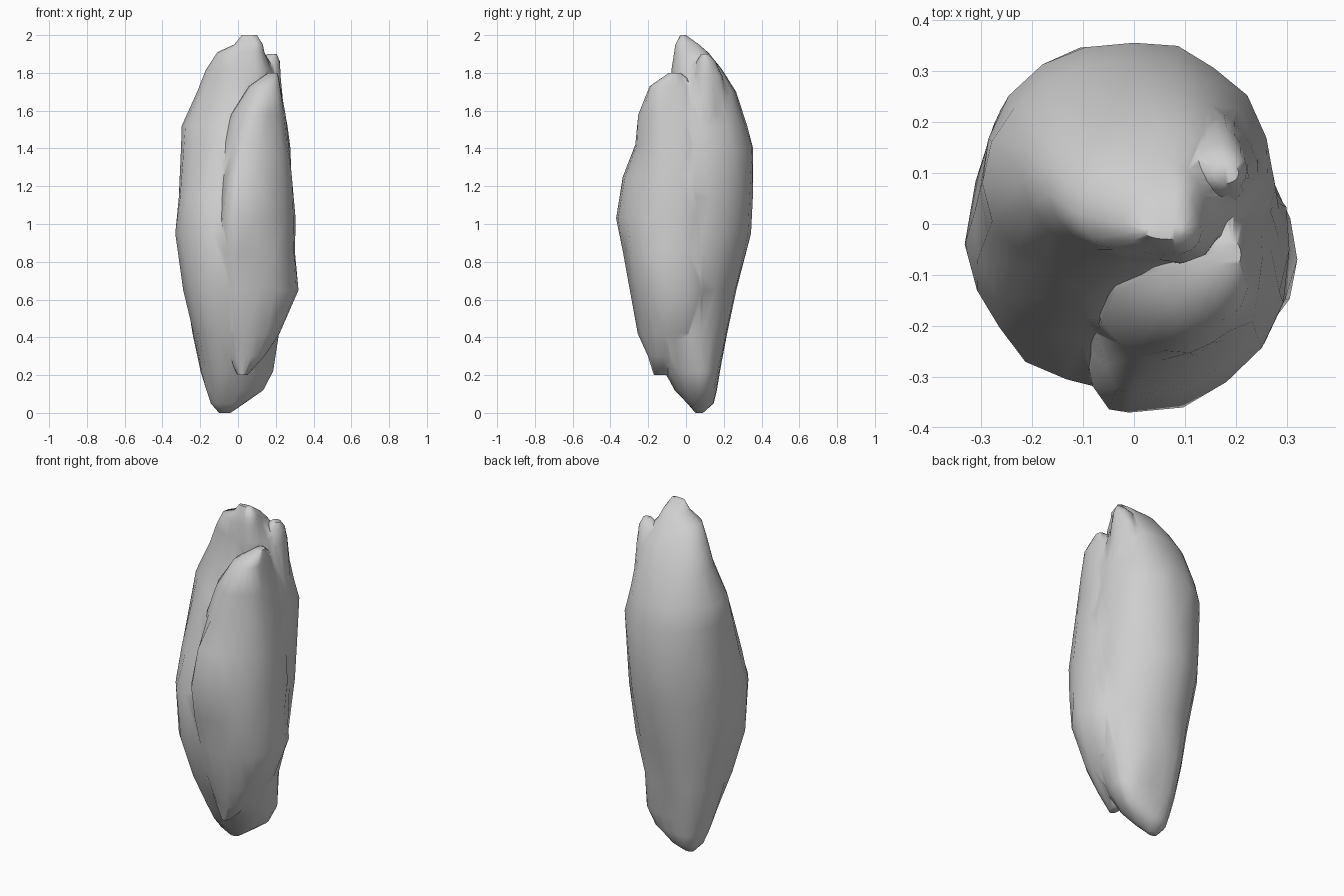
import bpy, bmesh, math
from mathutils import Vector, noise

old = bpy.data.objects.get("Cube")
if old:
    bpy.data.objects.remove(old)

stone = bpy.data.materials.new("grey stone")
stone.use_nodes = True
stone.diffuse_color = (0.62, 0.62, 0.62, 1)
stone.node_tree.nodes["Principled BSDF"].inputs["Base Color"].default_value = (0.62, 0.62, 0.62, 1)

SIDES = 20


def power(v, e):
    return math.copysign(abs(v) ** e, v)


def loft(name, rings, rough=0.02):
    """Skin lopsided round sections: z, right, left, front, back, centre x, centre y."""
    bm = bmesh.new()
    loops = []
    for i, (z, x0, x1, y0, y1, cx, cy) in enumerate(rings):
        loop = []
        inner = 0 < i < len(rings) - 1
        for k in range(SIDES):
            a = math.tau * k / SIDES
            c, s = power(math.cos(a), 0.95), power(math.sin(a), 0.95)
            p = Vector((cx + c * (x1 - cx if c > 0 else cx - x0),
                        cy + s * (y1 - cy if s > 0 else cy - y0), z))
            if inner:
                # broad chipped unevenness, stretched along the height
                p += Vector((c, s, 0)) * rough * noise.noise(Vector((p.x * 9, p.y * 9, z * 4)))
            loop.append(bm.verts.new(p))
        loops.append(loop)
    for a, b in zip(loops, loops[1:]):
        for k in range(SIDES):
            j = (k + 1) % SIDES
            bm.faces.new((a[k], a[j], b[j], b[k]))
    bm.faces.new(loops[0][::-1])
    bm.faces.new(loops[-1])
    bmesh.ops.triangulate(bm, faces=bm.faces[:])
    mesh = bpy.data.meshes.new(name)
    bm.to_mesh(mesh)
    bm.free()
    mesh.materials.append(stone)
    obj = bpy.data.objects.new(name, mesh)
    bpy.context.collection.objects.link(obj)
    return obj


# Tall main body, bulging low at the front right and stepping back above
rock = loft("rock", [
    (0.0, -.10, -.04, .05, .09, -.07, .07),
    (0.05, -.14, .03, 0, .14, -.06, .07),
    (0.12, -.165, .14, -.06, .155, -.05, .07),
    (0.22, -.195, .185, -.12, .18, -.04, .07),
    (0.42, -.24, .22, -.23, .22, -.04, .02),
    (0.65, -.285, .27, -.285, .27, -.05, -.03),
    (0.95, -.325, .29, -.32, .34, -.04, -.04),
    (1.14, -.315, .285, -.25, .355, 0, .02),
    (1.4, -.295, .265, -.19, .365, 0, .07),
    (1.52, -.285, .25, -.14, .32, 0, .08),
    (1.7, -.21, .225, -.09, .26, .02, .09),
    (1.82, -.16, .19, -.08, .20, .05, .06),
    (1.91, -.11, .14, -.065, .13, .06, .02),
    (1.95, -.02, .13, -.055, .08, .08, 0),
    (2.0, .02, .10, -.03, 0, .07, -.015)])

# Slab split off over the front left corner, running round the left side
front_slab = loft("front_slab", [
    (0.2, 0, .05, -.17, -.10, .02, -.13),
    (0.3, -.06, .14, -.20, .02, .04, -.08),
    (0.42, -.11, .23, -.25, .12, .04, -.04),
    (0.65, -.15, .315, -.30, .17, .02, -.07),
    (0.85, -.15, .315, -.335, .18, 0, -.06),
    (1.03, -.12, .31, -.37, .20, -.01, -.05),
    (1.25, -.10, .29, -.335, .20, 0, -.03),
    (1.42, -.08, .27, -.28, .17, .05, -.05),
    (1.58, -.03, .25, -.25, .13, .11, -.07),
    (1.73, .05, .225, -.20, .06, .15, -.09),
    (1.8, .16, .21, -.09, -.03, .185, -.06)])

# Pointed shoulder beside the summit
shoulder = loft("shoulder", [
    (1.35, .02, .25, .02, .24, .12, .12),
    (1.6, .0, .24, .02, .23, .14, .12),
    (1.78, .02, .225, .03, .19, .16, .12),
    (1.86, .09, .215, .055, .155, .17, .11),
    (1.9, .155, .205, .08, .12, .18, .10)])

# Fuse the pieces into one surface
bpy.context.view_layer.objects.active = rock
for part in (front_slab, shoulder):
    part.hide_render = True
    mod = rock.modifiers.new("fuse", "BOOLEAN")
    mod.operation = "UNION"
    mod.solver = "EXACT"
    mod.object = part
    bpy.ops.object.modifier_apply(modifier=mod.name)
    bpy.data.objects.remove(part)

bpy.ops.object.select_all(action="DESELECT")
rock.select_set(True)
bpy.ops.object.shade_smooth_by_angle(angle=math.radians(60))
